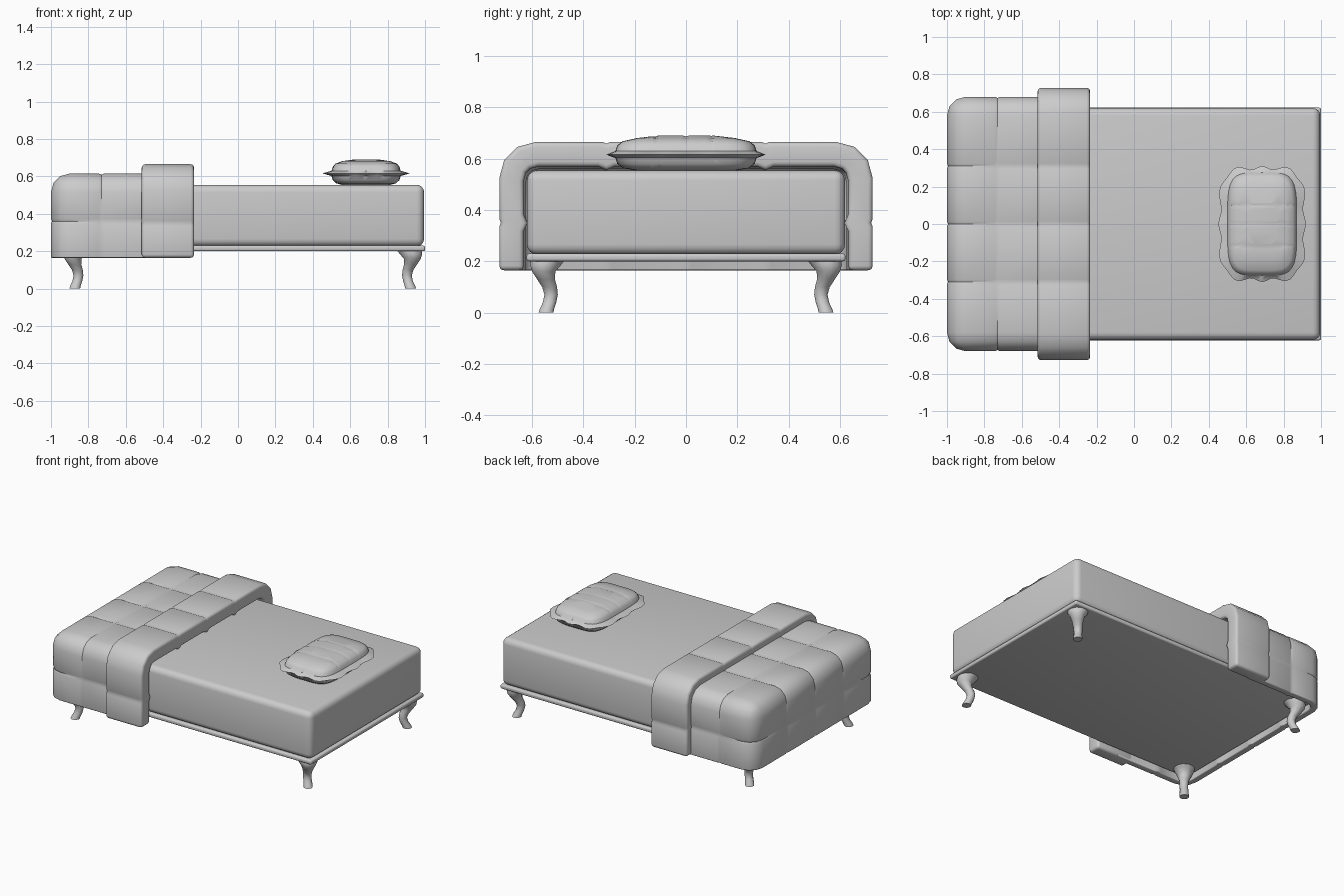
import bpy, bmesh, math
from mathutils import Vector

if "Cube" in bpy.data.objects:
    bpy.data.objects.remove(bpy.data.objects["Cube"])


def finish(bm, name, angle=40):
    me = bpy.data.meshes.new(name)
    bm.to_mesh(me)
    bm.free()
    ob = bpy.data.objects.new(name, me)
    bpy.context.collection.objects.link(ob)
    bpy.ops.object.select_all(action='DESELECT')
    ob.select_set(True)
    bpy.context.view_layer.objects.active = ob
    bpy.ops.object.shade_smooth_by_angle(angle=math.radians(angle))
    return ob


def box(lo, hi):
    bm = bmesh.new()
    bmesh.ops.create_cube(bm, size=1)
    for v in bm.verts:
        v.co = Vector([lo[i] + (v.co[i] + 0.5) * (hi[i] - lo[i]) for i in range(3)])
    return bm


def bevel(bm, edges, width, segs):
    bmesh.ops.bevel(bm, geom=edges, offset=width, segments=segs, profile=0.5,
                    affect='EDGES', clamp_overlap=True)


def stitch(bm, seams, depth, width=0.014, min_z=-1):
    """Press a shallow seam into the surface on each (axis, position) plane."""
    for axis, pos in seams:
        no = Vector([float(i == axis) for i in range(3)])
        for d in (-width, 0, width):
            bmesh.ops.bisect_plane(bm, geom=bm.verts[:] + bm.edges[:] + bm.faces[:],
                                   dist=1e-5, plane_co=no * (pos + d), plane_no=no)
    bm.normal_update()
    hit = [v for v in bm.verts if v.co.z > min_z
           and any(abs(v.co[a] - p) < 1e-4 for a, p in seams)]
    for v, n in [(v, v.normal.copy()) for v in hit]:
        v.co -= n * depth


def loft(bm, rings):
    rows = [[bm.verts.new(p) for p in r] for r in rings]
    n = len(rows[0])
    for a, b in zip(rows, rows[1:]):
        for i in range(n):
            bm.faces.new((a[i], a[(i + 1) % n], b[(i + 1) % n], b[i]))
    bm.faces.new(rows[0][::-1])
    bm.faces.new(rows[-1])
    bmesh.ops.recalc_face_normals(bm, faces=bm.faces[:])


# Mattress and base board
bm = box((-0.945, -0.62, 0.226), (0.995, 0.62, 0.555))
bevel(bm, bm.edges[:], 0.04, 4)
finish(bm, "mattress")
bm = box((-0.95, -0.622, 0.2), (1.0, 0.622, 0.23))
bevel(bm, bm.edges[:], 0.01, 3)
finish(bm, "base_board")

# Curved legs: height, diagonal shift, radius
LEG = [(0.203, 0.0, 0.068), (0.185, 0.008, 0.062), (0.16, 0.015, 0.047), (0.13, 0.006, 0.036),
       (0.10, -0.008, 0.030), (0.07, -0.014, 0.027), (0.04, -0.008, 0.027),
       (0.015, 0.002, 0.029), (0.0, 0.006, 0.030)]
for sx, nx in ((-1, "foot"), (1, "head")):
    for sy, ny in ((-1, "front"), (1, "back")):
        bm = bmesh.new()
        loft(bm, [[(0.025 + sx * (0.892 + d) + r * math.cos(t), sy * (0.54 + d) + r * math.sin(t), z)
                   for t in [math.tau * (i + 0.5) / 12 for i in range(12)]]
                  for z, d, r in LEG])
        finish(bm, f"{nx}_{ny}_leg", 50)


# Quilted covers: open shells draped over the bed
def cover(name, lo, hi, drop, radius, thick, seams, rim):
    bm = box(lo, hi)
    bm.normal_update()
    gone = [f for f in bm.faces if any(f.normal.dot(Vector(d)) > 0.9 for d in drop)]
    bmesh.ops.delete(bm, geom=gone, context='FACES')
    bevel(bm, [e for e in bm.edges if not e.is_boundary], radius, 3)
    stitch(bm, seams, 0.006)
    ob = finish(bm, name)
    s = ob.modifiers.new("thickness", 'SOLIDIFY')
    s.thickness, s.offset, s.use_even_offset = thick, -1, True
    b = ob.modifiers.new("rim", 'BEVEL')
    b.width, b.segments, b.limit_method, b.angle_limit = rim, 3, 'ANGLE', math.radians(65)


ROWS = [(1, -0.31), (1, 0.0), (1, 0.31)]
cover("quilt", (-1, -0.68, 0.165), (-0.4, 0.68, 0.615), [(0, 0, -1), (1, 0, 0)],
      0.1, 0.045, ROWS + [(0, -0.73), (2, 0.36)], 0.006)
cover("quilt_fold", (-0.515, -0.728, 0.165), (-0.235, 0.728, 0.665),
      [(0, 0, -1), (1, 0, 0), (-1, 0, 0)], 0.14, 0.095, ROWS + [(2, 0.35)], 0.018)


# Pillow with wavy flange: half width, half depth, height, wave
def outline(hx, hy, z, wave):
    pts = []
    for i in range(64):
        t = math.tau * i / 64
        c, s = math.cos(t), math.sin(t)
        k = (abs(c) ** 4.5 + abs(s) ** 4.5) ** (-1 / 4.5) * (1 + wave * math.cos(12 * t))
        pts.append((hx * c * k, hy * s * k, z))
    return pts


PILLOW = [(0.13, 0.20, 0.555, 0), (0.16, 0.245, 0.563, 0), (0.178, 0.268, 0.58, 0),
          (0.185, 0.275, 0.602, 0), (0.226, 0.300, 0.616, 0.035), (0.185, 0.275, 0.630, 0),
          (0.178, 0.268, 0.652, 0), (0.165, 0.248, 0.668, 0), (0.13, 0.19, 0.681, 0),
          (0.07, 0.11, 0.69, 0)]
bm = bmesh.new()
loft(bm, [outline(*r) for r in PILLOW])
stitch(bm, [(1, -0.12), (1, 0.0), (1, 0.1)], 0.003, 0.012, 0.66)
ob = finish(bm, "pillow", 45)
ob.location = (0.685, 0, 0)
